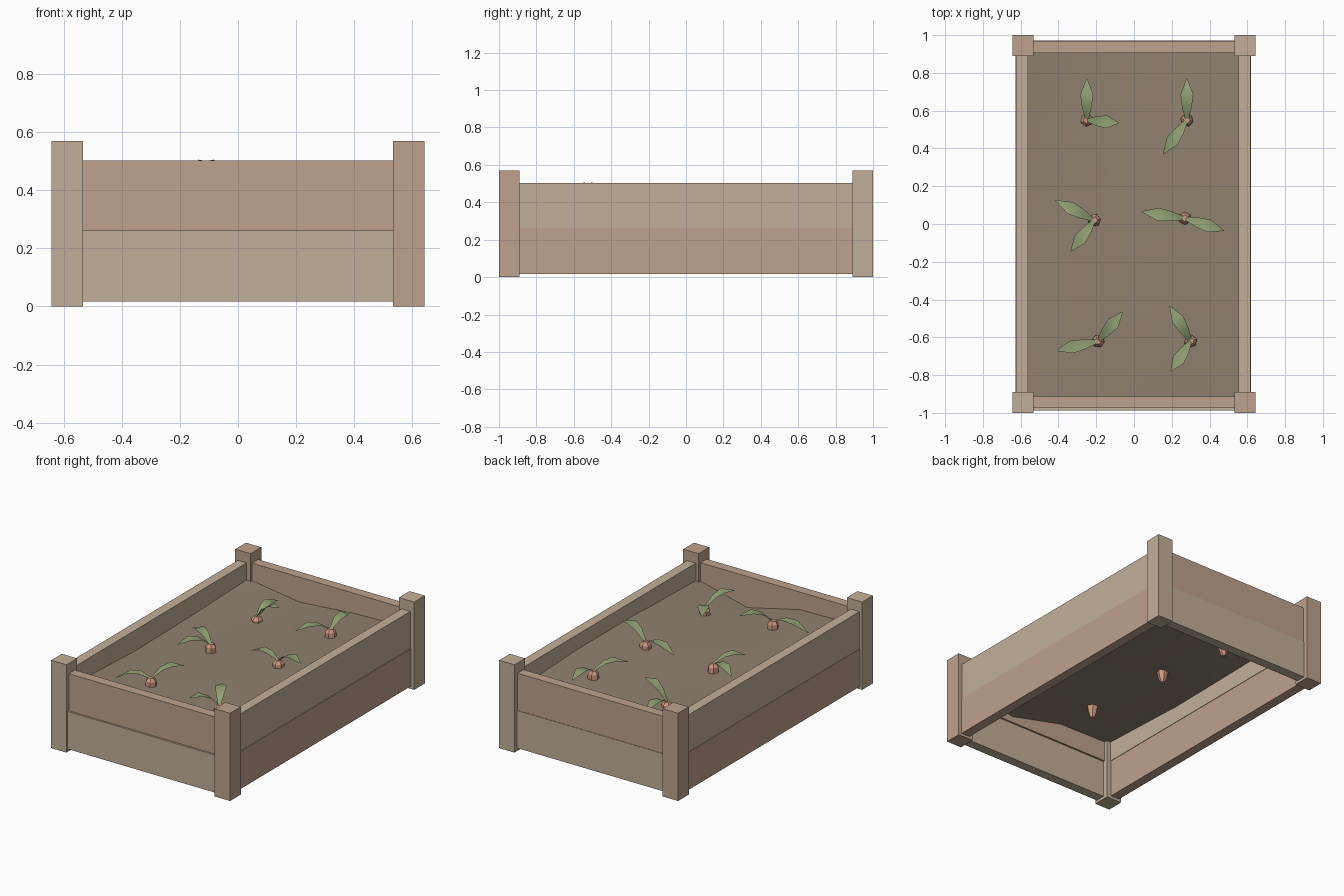
import bpy, bmesh, math
from mathutils import Vector

if "Cube" in bpy.data.objects:
    bpy.data.objects.remove(bpy.data.objects["Cube"])


def material(name, rgb):
    m = bpy.data.materials.new(name)
    m.diffuse_color = (*rgb, 1)
    m.use_nodes = True
    m.node_tree.nodes["Principled BSDF"].inputs["Base Color"].default_value = m.diffuse_color
    return m


wood_a = material("wood_grey", (0.54, 0.43, 0.32))
wood_b = material("wood_red", (0.52, 0.36, 0.27))
soil_mat = material("soil", (0.28, 0.22, 0.16))
root_mat = material("root", (0.62, 0.32, 0.22))
leaf_mat = material("leaf", (0.29, 0.36, 0.18))


def make(name, verts, faces, mat):
    me = bpy.data.meshes.new(name)
    me.from_pydata(verts, [], faces)
    bm = bmesh.new()
    bm.from_mesh(me)
    bmesh.ops.recalc_face_normals(bm, faces=bm.faces)
    bm.to_mesh(me)
    bm.free()
    me.materials.append(mat)
    ob = bpy.data.objects.new(name, me)
    bpy.context.collection.objects.link(ob)
    return ob


def box(name, x, y, z, mat):
    verts = [(a, b, c) for a in x for b in y for c in z]
    faces = [(0, 1, 3, 2), (4, 6, 7, 5), (0, 4, 5, 1), (2, 3, 7, 6), (0, 2, 6, 4), (1, 5, 7, 3)]
    return make(name, verts, faces, mat)


# Corner posts
for sx, nx in ((-1, "left"), (1, "right")):
    for sy, ny in ((-1, "front"), (1, "back")):
        box(f"{ny}_{nx}_post", sorted((sx * 0.533, sx * 0.643)), sorted((sy * 0.89, sy)),
            (0, 0.57), wood_a if ny == "front" and nx == "left" or ny == "back" and nx == "right" else wood_b)

# Planks: lower and upper boards on each side, slightly out of line
T = 0.063
for level, z, mats, front, back, left, right in (
        ("lower", (0.018, 0.262), (wood_a, wood_b), -0.987, 0.971, -0.627, 0.62),
        ("upper", (0.262, 0.503), (wood_b, wood_a), -0.975, 0.968, -0.624, 0.616)):
    box(f"front_{level}_plank", (-0.56, 0.56), (front, front + T), z, mats[0])
    box(f"back_{level}_plank", (-0.56, 0.56), (back - T, back), z, mats[0])
    box(f"left_{level}_plank", (left, left + T), (-0.92, 0.92), z, mats[1])
    box(f"right_{level}_plank", (right - T, right), (-0.92, 0.92), z, mats[1])

# Uneven soil sheet, rows from front to back
heights = [(0.395, 0.39, 0.30, 0.395),
           (0.37, 0.378, 0.37, 0.41),
           (0.378, 0.33, 0.38, 0.41),
           (0.397, 0.342, 0.372, 0.385)]
verts = [(-0.58 + i * 0.387, -0.93 + j * 0.62, heights[j][i]) for j in range(4) for i in range(4)]
faces = [(j * 4 + i, j * 4 + i + 1, j * 4 + i + 5, j * 4 + i + 4) for j in range(3) for i in range(3)]
soil = make("soil", verts, faces, soil_mat)
soil.data.polygons.foreach_set("use_smooth", [True] * 9)


# Faceted, rounded root
def root(name, x, y, z, turn):
    n = 6
    rings = [(0.018, 0.046), (0.034, 0.026), (0.035, -0.012), (0.026, -0.05), (0.015, -0.08)]
    v = [(x + r * math.cos(math.tau * k / n + turn), y + r * math.sin(math.tau * k / n + turn), z + h)
         for r, h in rings for k in range(n)]
    f = [(i * n + k, i * n + (k + 1) % n, (i + 1) * n + (k + 1) % n, (i + 1) * n + k)
         for i in range(4) for k in range(n)]
    f += [tuple(range(n)), tuple(range(4 * n, 5 * n))]
    make(name, v, f, root_mat)


# Arched leaf, slightly folded along its midrib
def leaf(name, base, tip):
    base, tip = Vector(base), Vector(tip)
    d = tip - base
    side = Vector((-d.y, d.x, 0)).normalized()
    v, f = [], []
    for t, w in ((0, 0.008), (0.32, 0.026), (0.62, 0.034), (1, 0.002)):
        c = base + d * t + Vector((0, 0, 0.17 * t * (1 - t)))
        v += [c - side * w, c - Vector((0, 0, w * 0.12)), c + side * w]
    for i in range(3):
        for k in range(2):
            a = i * 3 + k
            f.append((a, a + 1, a + 4, a + 3))
    ob = make(name, v, f, leaf_mat)
    ob.data.polygons.foreach_set("use_smooth", [True] * 6)


# Plants: root centre followed by two leaf tips
plants = [((-0.25, 0.55, 0.325), (-0.25, 0.77, 0.39), (-0.08, 0.535, 0.475)),
          ((0.28, 0.55, 0.385), (0.28, 0.77, 0.45), (0.155, 0.37, 0.45)),
          ((-0.21, 0.02, 0.36), (-0.415, 0.125, 0.415), (-0.335, -0.145, 0.428)),
          ((0.27, 0.03, 0.378), (0.04, 0.065, 0.407), (0.475, -0.035, 0.48)),
          ((-0.19, -0.62, 0.388), (-0.06, -0.465, 0.487), (-0.415, -0.67, 0.39)),
          ((0.30, -0.62, 0.345), (0.19, -0.435, 0.426), (0.195, -0.78, 0.465))]
for i, (c, *tips) in enumerate(plants, 1):
    root(f"root_{i}", *c, i * 0.4)
    for k, tip in enumerate(tips, 1):
        leaf(f"leaf_{i}_{k}", (c[0], c[1], c[2] + 0.042), tip)
